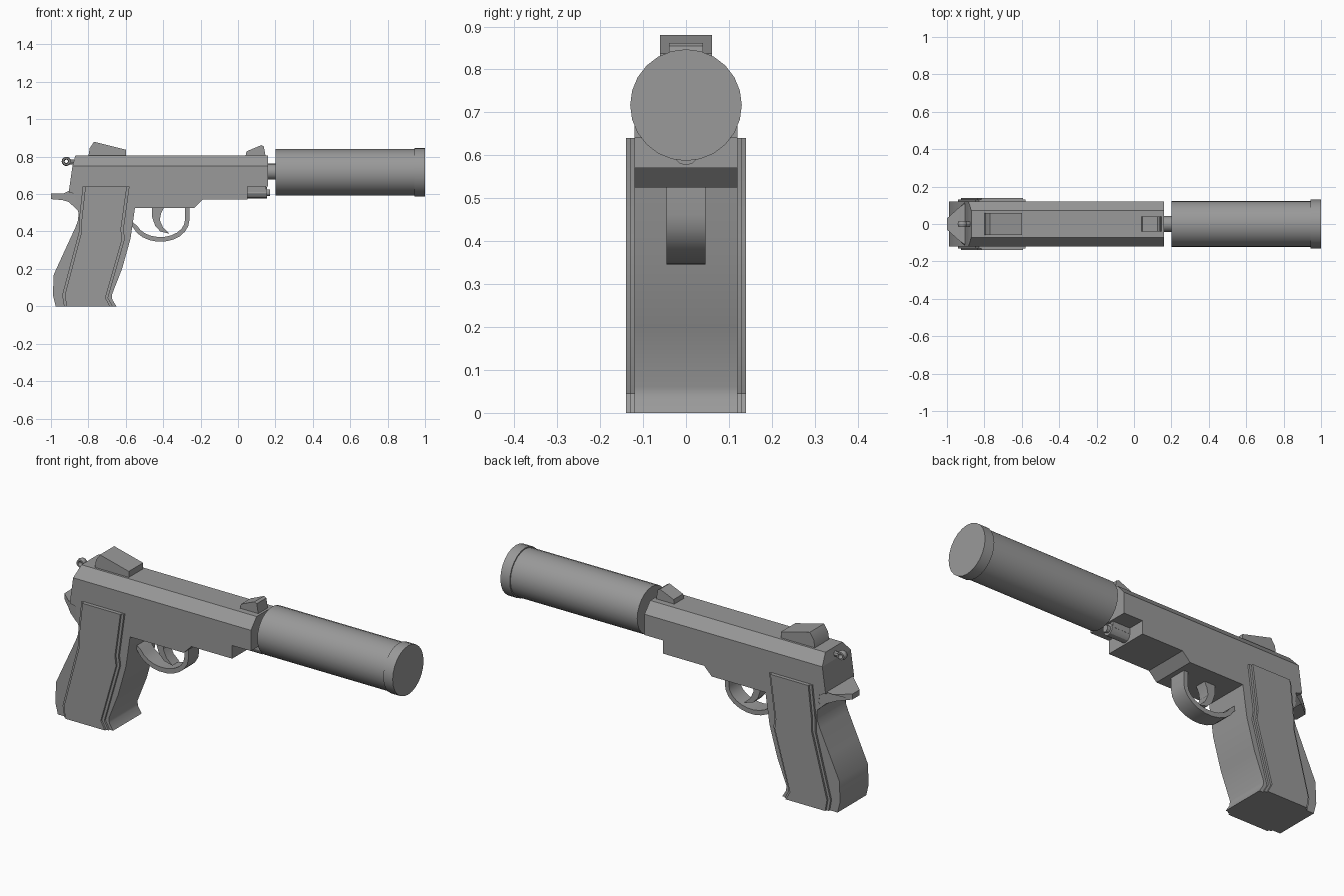
import bpy, bmesh, math
from mathutils import Matrix, Vector

cube = bpy.data.objects.get("Cube")
if cube:
    bpy.data.objects.remove(cube)

steel = bpy.data.materials.new("grey_steel")
steel.use_nodes = True
steel.diffuse_color = (0.32, 0.32, 0.32, 1)
steel.node_tree.nodes["Principled BSDF"].inputs["Base Color"].default_value = (0.32, 0.32, 0.32, 1)
parts = []


def finish(name, bm):
    bmesh.ops.recalc_face_normals(bm, faces=bm.faces)
    mesh = bpy.data.meshes.new(name)
    bm.to_mesh(mesh)
    bm.free()
    mesh.materials.append(steel)
    obj = bpy.data.objects.new(name, mesh)
    bpy.context.collection.objects.link(obj)
    parts.append(obj)
    return obj


def prism(name, profile, y0, y1, shape=None):
    """Extrude an (x, z) profile from y0 to y1; shape may move each vertex."""
    bm = bmesh.new()
    face = bm.faces.new([bm.verts.new((x, y0, z)) for x, z in profile])
    new = bmesh.ops.extrude_face_region(bm, geom=[face])["geom"]
    for v in new:
        if isinstance(v, bmesh.types.BMVert):
            v.co.y = y1
    if shape:
        for v in bm.verts:
            shape(v.co)
    return finish(name, bm)


def lathe(name, rings, z, sides):
    """Turn (x, radius) rings about an axis along x at height z."""
    bm = bmesh.new()
    loops = []
    for x, r in rings:
        angles = [2 * math.pi * i / sides for i in range(sides)]
        loops.append([bm.verts.new((x, r * math.sin(a), z + r * math.cos(a))) for a in angles])
    for a, b in zip(loops, loops[1:]):
        for i in range(sides):
            j = (i + 1) % sides
            bm.faces.new((a[i], a[j], b[j], b[i]))
    bm.faces.new(loops[0])
    bm.faces.new(loops[-1])
    return finish(name, bm)


# Frame and slide, with the chamfered upper part
prism("frame", [(-0.885, 0.75), (0.16, 0.75), (0.16, 0.64), (0.05, 0.64), (0.05, 0.57),
                (-0.19, 0.57), (-0.235, 0.525), (-0.86, 0.525), (-0.87, 0.6),
                (-0.905, 0.61)], -0.12, 0.12)


def chamfer(co):
    if co.z > 0.8:
        co.y *= 0.6


prism("slide_top", [(-0.885, 0.75), (0.16, 0.75), (0.16, 0.805), (-0.87, 0.805)],
      -0.12, 0.12, chamfer)

# Grip core
prism("grip", [(-0.55, 0.53), (-0.575, 0.36), (-0.62, 0.2), (-0.675, 0.06), (-0.672, 0.035),
               (-0.65, 0), (-0.975, 0), (-0.99, 0.06), (-0.985, 0.17), (-0.93, 0.29),
               (-0.87, 0.42), (-0.855, 0.46), (-0.853, 0.5), (-0.87, 0.55)], -0.12, 0.12)

# Stepped grip panels on both sides
front_edge = [(-0.58, 0.64), (-0.612, 0.41), (-0.605, 0.36), (-0.695, 0.045), (-0.67, 0)]
back_edge = [(-0.93, 0), (-0.94, 0.06), (-0.85, 0.4), (-0.85, 0.46), (-0.83, 0.64)]
for side, label in ((-1, "right"), (1, "left")):
    for step, inset, depth in (("base", 0, 0.13), ("face", 0.014, 0.14)):
        outline = [(x - inset, z) for x, z in front_edge] + [(x + inset, z) for x, z in back_edge]
        prism(f"{label}_grip_panel_{step}", outline, side * 0.115, side * depth)


# Tang behind the grip, narrowing to the rear
def taper(co):
    co.y *= min(1, 0.25 + 7.5 * (co.x + 1))


prism("tang", [(-1, 0.602), (-0.93, 0.604), (-0.89, 0.625), (-0.84, 0.625), (-0.84, 0.5),
               (-0.87, 0.525), (-0.905, 0.558), (-0.94, 0.568), (-1, 0.573)],
      -0.12, 0.12, taper)

# Sights
prism("rear_sight", [(-0.8, 0.8), (-0.793, 0.845), (-0.77, 0.88), (-0.6, 0.837), (-0.6, 0.8)],
      -0.06, 0.06)
prism("front_sight", [(0.04, 0.8), (0.045, 0.828), (0.125, 0.862), (0.138, 0.855),
                      (0.148, 0.8)], -0.04, 0.04)

# Trigger guard: a half-oval band
arc = [math.radians(200 + 160 * i / 10) for i in range(11)]
outer = [(-0.415 + 0.155 * math.cos(a), 0.46 + 0.115 * math.sin(a)) for a in arc]
inner = [(-0.415 + 0.131 * math.cos(a), 0.46 + 0.09 * math.sin(a)) for a in arc]
prism("trigger_guard", [(-0.59, 0.435)] + outer + [(-0.26, 0.54), (-0.284, 0.54)]
      + inner[::-1] + [(-0.57, 0.455)], -0.045, 0.045)

# Curved trigger
prism("trigger", [(-0.46, 0.54), (-0.46, 0.48), (-0.443, 0.43), (-0.415, 0.4), (-0.365, 0.388),
                  (-0.4, 0.42), (-0.418, 0.46), (-0.412, 0.495), (-0.39, 0.54)], -0.03, 0.03)

# Barrel, suppressor and guide rod
lathe("barrel", [(0.14, 0.043), (0.22, 0.043)], 0.72, 16)
lathe("suppressor", [(0.2, 0.124), (0.945, 0.124), (0.945, 0.13), (1, 0.13)], 0.717, 24)
lathe("guide_rod", [(0.04, 0.03), (0.155, 0.03), (0.155, 0.018), (0.172, 0.018)], 0.607, 12)
prism("guide_rod_mount", [(0.04, 0.61), (0.15, 0.61), (0.15, 0.645), (0.04, 0.645)], -0.03, 0.03)

# Ring hammer with its shank
lathe("hammer_shank", [(-0.9, 0.014), (-0.86, 0.014)], 0.772, 8)
bpy.ops.mesh.primitive_torus_add(major_radius=0.017, minor_radius=0.008, major_segments=14,
                                 minor_segments=6, location=(-0.918, 0, 0.775),
                                 rotation=(math.pi / 2, 0, 0))
hammer = bpy.context.object
hammer.name = "hammer_ring"
hammer.scale.z = 2.2
hammer.data.materials.append(steel)
parts.append(hammer)

# Smooth the round surfaces, keep the edges sharp
bpy.ops.object.select_all(action="DESELECT")
for obj in parts:
    obj.select_set(True)
bpy.context.view_layer.objects.active = parts[0]
bpy.ops.object.shade_smooth_by_angle(angle=math.radians(30))
